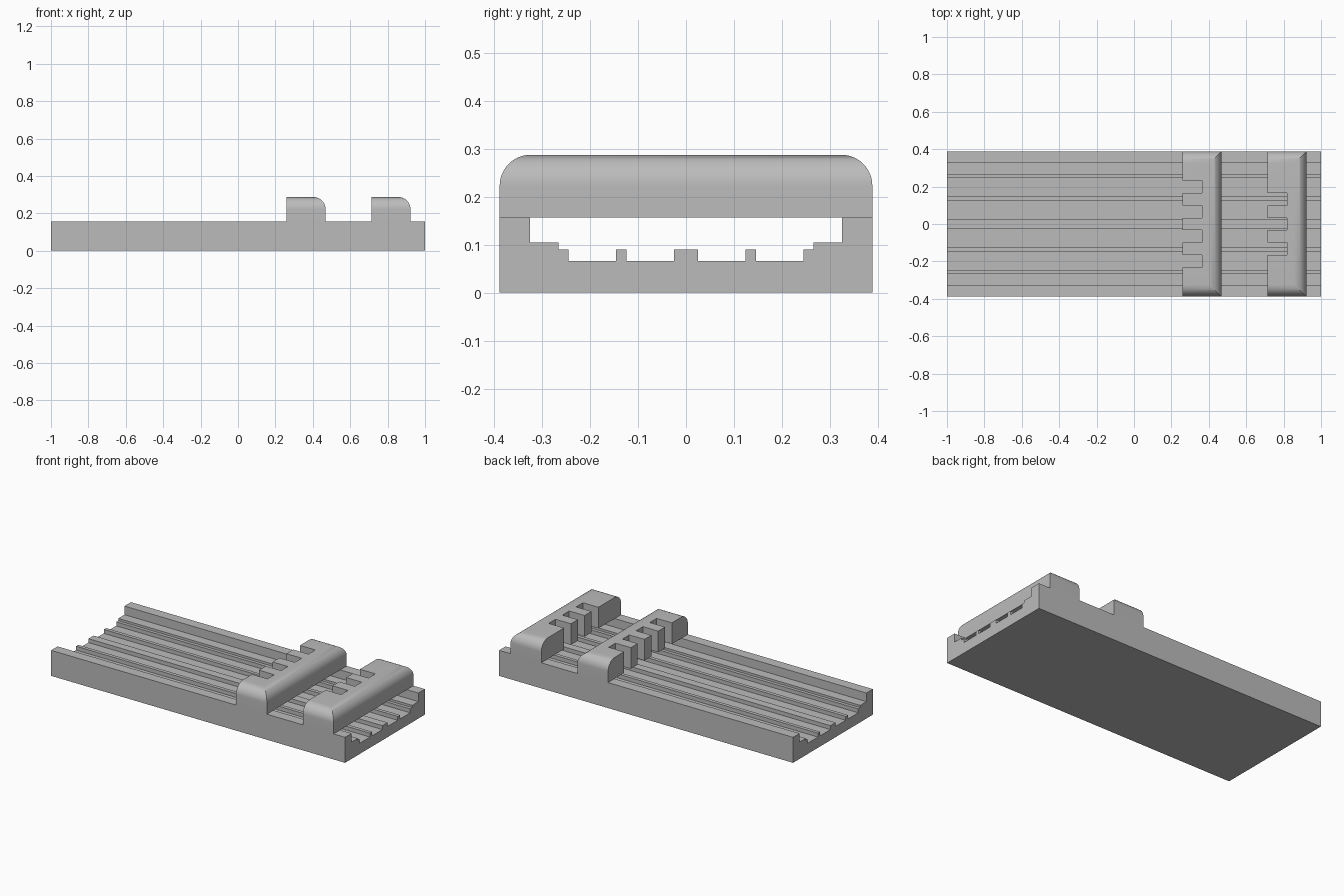
import bpy
import bmesh
import math
from mathutils import Vector

default = bpy.data.objects.get("Cube")
if default:
    bpy.data.objects.remove(default, do_unlink=True)

HALF_WIDTH = 0.388
WALL_TOP = 0.157
BRIDGE_TOP = 0.287
CORNER_RADIUS = 0.064

grey = bpy.data.materials.new("plain grey")
grey.use_nodes = True
colour = (0.5, 0.5, 0.5, 1)
grey.diffuse_color = colour
grey.node_tree.nodes["Principled BSDF"].inputs["Base Color"].default_value = colour


def prism(points, offset):
    """Extrude a closed outline into a solid."""
    bm = bmesh.new()
    face = bm.faces.new([bm.verts.new(p) for p in points])
    result = bmesh.ops.extrude_face_region(bm, geom=[face], use_keep_orig=True)
    moved = [g for g in result["geom"] if isinstance(g, bmesh.types.BMVert)]
    bmesh.ops.translate(bm, verts=moved, vec=Vector(offset))
    bmesh.ops.recalc_face_normals(bm, faces=bm.faces)
    return bm


def finish(bm, name):
    mesh = bpy.data.meshes.new(name)
    bm.to_mesh(mesh)
    bm.free()
    mesh.materials.append(grey)
    obj = bpy.data.objects.new(name, mesh)
    bpy.context.collection.objects.link(obj)
    bpy.ops.object.select_all(action="DESELECT")
    obj.select_set(True)
    bpy.context.view_layer.objects.active = obj
    bpy.ops.object.shade_smooth_by_angle(angle=math.radians(30))


# Grooved tray: half cross-section from the centre rib out to the wall, mirrored
LEDGE, RIB, FLOOR = 0.104, 0.09, 0.066
half = [(0.025, RIB), (0.025, FLOOR), (0.124, FLOOR), (0.124, RIB),
        (0.146, RIB), (0.146, FLOOR), (0.245, FLOOR), (0.245, RIB),
        (0.265, RIB), (0.265, LEDGE), (0.325, LEDGE), (0.325, WALL_TOP),
        (HALF_WIDTH, WALL_TOP), (HALF_WIDTH, 0)]
section = half + [(-y, z) for y, z in reversed(half)]
finish(prism([(-1, y, z) for y, z in section], (2, 0, 0)), "grooved_tray")


def bridge(name, x0, x1, notch_x, notches):
    """Rounded bar across the tray with a comb of notches on its -x side."""
    pitch = 0.0665
    count = 2 * notches - 1
    outline = [(x1, -HALF_WIDTH), (x1, HALF_WIDTH), (x0, HALF_WIDTH)]
    for i in range(count + 1):
        y = (count / 2 - i) * pitch
        step = [(x0, y), (notch_x, y)]
        outline += step if i % 2 == 0 else step[::-1]
    outline.append((x0, -HALF_WIDTH))
    bm = prism([(x, y, WALL_TOP) for x, y in outline],
               (0, 0, BRIDGE_TOP - WALL_TOP))
    # Round the two upper end edges
    ends = [e for e in bm.edges
            if all(v.co.z > BRIDGE_TOP - 0.001 and abs(v.co.y) > HALF_WIDTH - 0.001
                   for v in e.verts)]
    bmesh.ops.bevel(bm, geom=ends, offset=CORNER_RADIUS, segments=12,
                    profile=0.5, affect="EDGES")
    finish(bm, name)


bridge("middle_bridge", 0.259, 0.468, 0.363, 4)
bridge("end_bridge", 0.713, 0.922, 0.818, 3)
